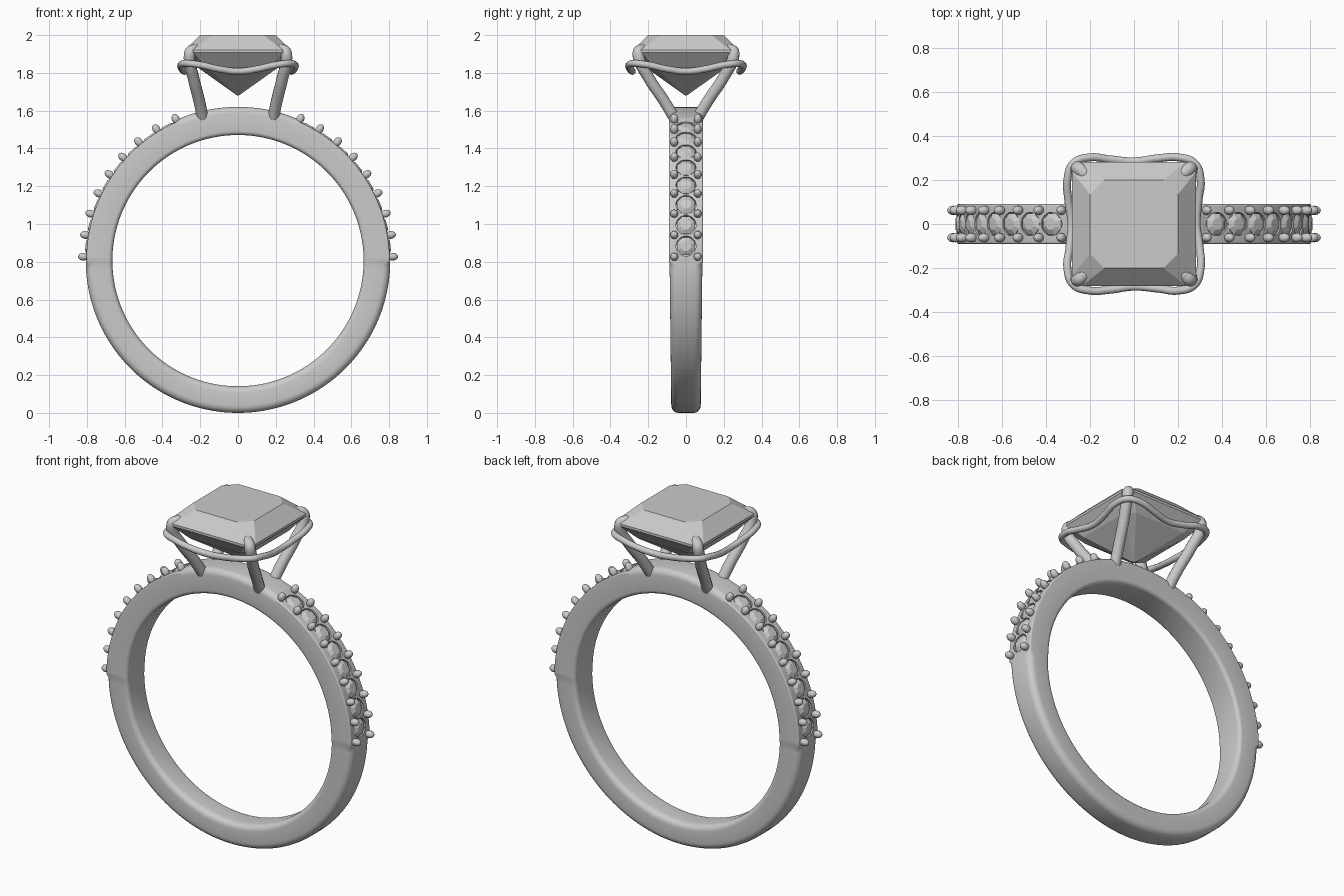
import bpy, bmesh
from math import sin, cos, pi, radians
from mathutils import Vector, Matrix

if "Cube" in bpy.data.objects:
    bpy.data.objects.remove(bpy.data.objects["Cube"])

CENTRE = Vector((0, 0, 0.806))
INNER = 0.665
PAVE_START, PAVE_END = -1.0, 67.5
STONES, PITCH, FIRST = 8, 8.1, 5.5

metal = bpy.data.materials.new("polished grey")
metal.use_nodes = True
metal.diffuse_color = (0.6, 0.595, 0.58, 1)
metal.node_tree.nodes["Principled BSDF"].inputs["Base Color"].default_value = metal.diffuse_color


def finish(bm, name, smooth=True):
    """Turn a bmesh into a coloured object."""
    bmesh.ops.recalc_face_normals(bm, faces=bm.faces)
    mesh = bpy.data.meshes.new(name)
    bm.to_mesh(mesh)
    bm.free()
    obj = bpy.data.objects.new(name, mesh)
    bpy.context.collection.objects.link(obj)
    mesh.materials.append(metal)
    if smooth:
        bpy.ops.object.select_all(action='DESELECT')
        obj.select_set(True)
        bpy.context.view_layer.objects.active = obj
        bpy.ops.object.shade_smooth_by_angle(angle=radians(35))
    return obj


def loft(bm, rings, closed=False):
    """Skin rings of points; cap the ends unless closed."""
    loops = [[bm.verts.new(p) for p in ring] for ring in rings]
    n = len(loops[0])
    pairs = list(zip(loops, loops[1:]))
    if closed:
        pairs.append((loops[-1], loops[0]))
    else:
        bm.faces.new(loops[0])
        bm.faces.new(loops[-1])
    for a, b in pairs:
        for i in range(n):
            j = (i + 1) % n
            bm.faces.new((a[i], a[j], b[j], b[i]))


def radial(angle, side=1):
    """Frame at the ring centre whose z axis points outwards at an angle."""
    tilt = side * (pi / 2 - radians(angle))
    return Matrix.Translation(CENTRE) @ Matrix.Rotation(tilt, 4, 'Y')


# Band: rounded section swept around the finger, flat where the stones sit
def band_section(deg):
    s = sin(radians(deg))
    fold = deg if deg <= 90 else 180 - deg
    if PAVE_START < fold < PAVE_END:
        outer, half, soft = 0.803, 0.09, 0.008
    elif fold > 0:
        outer, half, soft = 0.814, 0.09, 0.035
    else:
        outer, half, soft = 0.806, 0.087 + 0.009 * s, 0.038
    inner_soft = 0.022 if s > 0 else 0.022 - 0.013 * s
    points = []
    corners = [(outer - soft, half - soft, soft, 0), (INNER + inner_soft, half - inner_soft, inner_soft, 90),
               (INNER + inner_soft, inner_soft - half, inner_soft, 180), (outer - soft, soft - half, soft, 270)]
    for r, y, rad, start in corners:
        for k in range(6):
            t = radians(start + 18 * k)
            rr, yy = r + rad * cos(t), y + rad * sin(t)
            points.append(CENTRE + Vector((rr * cos(radians(deg)), yy, rr * sin(radians(deg)))))
    return points


bm = bmesh.new()
loft(bm, [band_section(-90 + 1.5 * i) for i in range(240)], closed=True)
band = finish(bm, "band")

# Round seats drilled into both shoulders
bm = bmesh.new()
for side in (1, -1):
    for i in range(STONES):
        bmesh.ops.create_cone(bm, cap_ends=True, segments=24, radius1=0.053, radius2=0.053, depth=0.1,
                              matrix=radial(FIRST + PITCH * i, side) @ Matrix.Translation((0, 0, 0.815)))
cutter = finish(bm, "seat_cutter", smooth=False)
cutter.hide_render = True
cutter.hide_viewport = True
cutter.display_type = 'WIRE'
drill = band.modifiers.new("seats", 'BOOLEAN')
drill.operation = 'DIFFERENCE'
drill.solver = 'EXACT'
drill.object = cutter


# Small faceted stones
def circle(radius, z, n=8):
    return [Vector((radius * cos(2 * pi * (k + 0.5) / n), radius * sin(2 * pi * (k + 0.5) / n), z)) for k in range(n)]


bm = bmesh.new()
for side in (1, -1):
    for i in range(STONES):
        frame = radial(FIRST + PITCH * i, side) @ Matrix.Translation((0, 0, 0.797))
        rings = [circle(0.028, 0.014), circle(0.051, 0), circle(0.051, -0.004), circle(0.004, -0.036)]
        loft(bm, [[frame @ p for p in ring] for ring in rings])
finish(bm, "shoulder_stones", smooth=False)

# Beads holding the small stones
bm = bmesh.new()
for side in (1, -1):
    for i in range(STONES + 1):
        for y in (-0.062, 0.062):
            place = Matrix.Translation((0, y, 0.819)) @ Matrix.Diagonal((1, 1, 1.35, 1))
            bmesh.ops.create_uvsphere(bm, u_segments=14, v_segments=10, radius=0.021,
                                      matrix=radial(FIRST + PITCH * (i - 0.5), side) @ place)
finish(bm, "beads")


# Large square step-cut stone with clipped corners
def clipped_square(half, clip, z):
    a = half - clip
    return [Vector((x, y, z)) for x, y in ((half, -a), (half, a), (a, half), (-a, half),
                                           (-half, a), (-half, -a), (-a, -half), (a, -half))]


bm = bmesh.new()
loft(bm, [clipped_square(h, c, z) for h, c, z in (
    (0.2, 0.065, 2.0), (0.28, 0.045, 1.922), (0.28, 0.045, 1.908), (0.215, 0.05, 1.83), (0.004, 0.001, 1.68))])
finish(bm, "centre_stone", smooth=False)


# Round wires
def wire(name, points, radius, cyclic=False):
    curve = bpy.data.curves.new(name, 'CURVE')
    curve.dimensions = '3D'
    curve.bevel_depth = radius
    curve.bevel_resolution = 4
    curve.resolution_u = 8
    curve.use_fill_caps = not cyclic
    spline = curve.splines.new('BEZIER')
    spline.bezier_points.add(len(points) - 1)
    for knot, p in zip(spline.bezier_points, points):
        knot.co = p
        knot.handle_left_type = knot.handle_right_type = 'AUTO'
    spline.use_cyclic_u = cyclic
    spline.use_smooth = True
    curve.materials.append(metal)
    obj = bpy.data.objects.new(name, curve)
    bpy.context.collection.objects.link(obj)


# Four prongs, each hooked over a corner and ending in a round tip
PRONG = [(0.185, 0.055, 1.55), (0.205, 0.115, 1.65), (0.235, 0.195, 1.77),
         (0.257, 0.25, 1.88), (0.25, 0.25, 1.913), (0.226, 0.23, 1.922)]
tips = bmesh.new()
for sx, side in ((1, "left"), (-1, "right")):
    for sy, end in ((-1, "front"), (1, "back")):
        path = [Vector((x * sx, y * sy, z)) for x, y, z in PRONG]
        wire(f"{end}_{side}_prong", path, 0.031)
        bmesh.ops.create_uvsphere(tips, u_segments=16, v_segments=10, radius=0.031,
                                  matrix=Matrix.Translation(path[-1]))
finish(tips, "prong_tips")

# Wavy gallery wire around the prongs
QUARTER = [(0.284, 0, 1.808), (0.293, 0.11, 1.822), (0.302, 0.2, 1.842),
           (0.275, 0.275, 1.85), (0.2, 0.302, 1.842), (0.11, 0.298, 1.822)]
loop = []
for k in range(4):
    for x, y, z in QUARTER:
        p = Vector((x, y, z))
        p.rotate(Matrix.Rotation(k * pi / 2, 3, 'Z'))
        loop.append(p)
wire("gallery_wire", loop, 0.018, cyclic=True)
